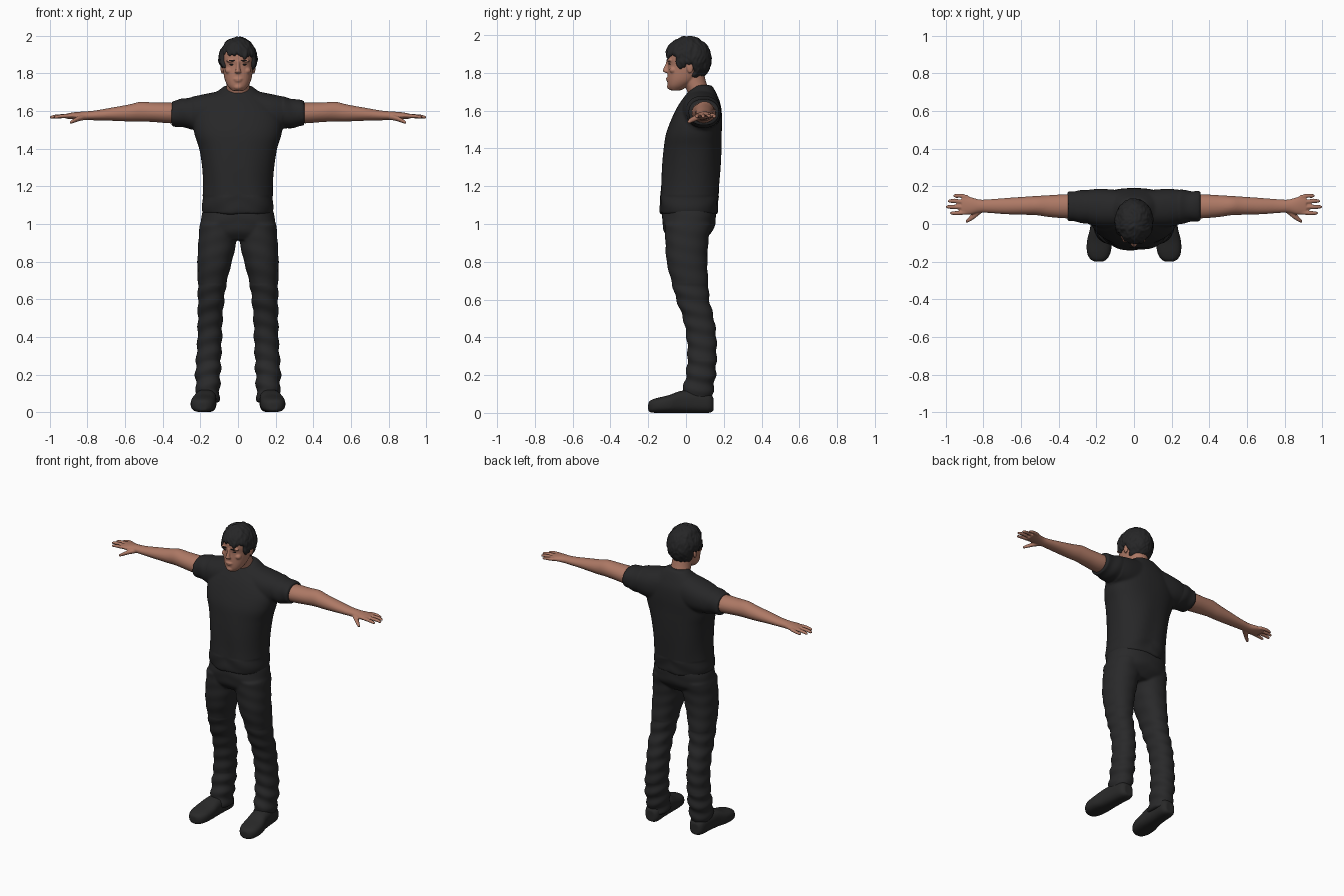
import bpy, bmesh, math, random
from mathutils import Vector, Matrix

random.seed(4)

def material(name, rgb):
    m = bpy.data.materials.new(name)
    m.diffuse_color = (*rgb, 1)
    return m

SKIN = material("skin", (0.42, 0.19, 0.13))
STUBBLE = material("stubble", (0.25, 0.115, 0.08))
LIPS = material("lips", (0.30, 0.10, 0.08))
SHIRT = material("shirt black", (0.020, 0.020, 0.021))
JEANS = material("trouser black", (0.022, 0.022, 0.023))
LEATHER = material("shoe black", (0.022, 0.022, 0.022))
SOLE = material("sole black", (0.010, 0.010, 0.010))
HAIR = material("hair black", (0.019, 0.019, 0.020))

def spline(a, b, c, d, t):
    return 0.5 * (2*b + (c - a)*t + (2*a - 5*b + 4*c - d)*t*t + (3*b - a - 3*c + d)*t**3)

def loft(bm, rings, axis="z", p=2.0, n=32, steps=4):
    """Closed tube through (cx, cy, cz, r1, r2) sections lying across the axis."""
    pts = []
    for i in range(len(rings) - 1):
        q = [rings[max(0, min(len(rings) - 1, i + k))] for k in (-1, 0, 1, 2)]
        pts += [[spline(*v, s / steps) for v in zip(*q)] for s in range(steps)]
    pts.append(rings[-1])
    loops = []
    for cx, cy, cz, r1, r2 in pts:
        loop = []
        for k in range(n):
            a = 2 * math.pi * k / n
            c, s = math.cos(a), math.sin(a)
            u = r1 * math.copysign(abs(c) ** (2 / p), c)
            v = r2 * math.copysign(abs(s) ** (2 / p), s)
            off = {"z": (u, v, 0), "x": (0, u, v), "y": (u, 0, v)}[axis]
            loop.append(bm.verts.new(Vector((cx, cy, cz)) + Vector(off)))
        loops.append(loop)
    for a, b in zip(loops, loops[1:]):
        for k in range(n):
            bm.faces.new((a[k], a[(k+1) % n], b[(k+1) % n], b[k]))
    bm.faces.new(loops[0])
    bm.faces.new(loops[-1])

def ball(bm, loc, radii, rot=None):
    m = Matrix.Translation(loc) @ (rot or Matrix()) @ Matrix.Diagonal((*radii, 1))
    bmesh.ops.create_uvsphere(bm, u_segments=16, v_segments=10, radius=1, matrix=m)

def finish(bm, name, mats, voxel, smooth=2, shape=None, paint=None):
    """Fuse the shells into one skin, relax it, add folds and colour its faces."""
    bmesh.ops.recalc_face_normals(bm, faces=bm.faces)
    me = bpy.data.meshes.new(name)
    bm.to_mesh(me)
    bm.free()
    ob = bpy.data.objects.new(name, me)
    bpy.context.collection.objects.link(ob)
    mod = ob.modifiers.new("fuse", "REMESH")
    mod.mode = "VOXEL"
    mod.voxel_size = voxel
    dg = bpy.context.evaluated_depsgraph_get()
    me = bpy.data.meshes.new_from_object(ob.evaluated_get(dg))
    ob.modifiers.clear()
    ob.data = me
    bm = bmesh.new()
    bm.from_mesh(me)
    for _ in range(smooth):
        bmesh.ops.smooth_vert(bm, verts=bm.verts, factor=0.5,
                              use_axis_x=True, use_axis_y=True, use_axis_z=True)
    bm.normal_update()
    if shape:
        for v, d in [(v, v.normal * shape(v.co)) for v in bm.verts]:
            v.co += d
    for f in bm.faces:
        f.smooth = True
        f.material_index = paint(f.calc_center_median(), f.normal) if paint else 0
    bm.to_mesh(me)
    bm.free()
    me.materials.clear()
    for m in mats:
        me.materials.append(m)
    return ob

# T-shirt: torso and two sleeves, with a scooped neckline
bm = bmesh.new()
loft(bm, [(0, .015, 1.055, .186, .150), (0, .015, 1.10, .190, .155), (0, .022, 1.20, .187, .155),
          (0, .028, 1.30, .192, .156), (0, .035, 1.40, .207, .153), (0, .042, 1.48, .232, .147),
          (0, .058, 1.56, .235, .133), (0, .072, 1.63, .195, .112), (0, .082, 1.685, .135, .082),
          (0, .088, 1.72, .090, .058), (0, .090, 1.735, .070, .045)], p=2.3, n=48)
for s in (1, -1):
    loft(bm, [(s*.08, .080, 1.60, .100, .110), (s*.18, .085, 1.592, .102, .098),
              (s*.26, .092, 1.590, .088, .083), (s*.32, .094, 1.588, .082, .072),
              (s*.352, .095, 1.588, .079, .066)], "x", 2.2)
def shirt_folds(c):
    low = max(0, min(1, (1.5 - c.z) / .4))
    return (.003 * low * math.sin(38 * c.x + 9 * c.z) + .002 * math.sin(60 * c.z + 30 * abs(c.x)) * (c.z < 1.15)
            + .0025 * math.sin(70 * c.x + 25 * c.z) * (abs(c.x) > .24))
finish(bm, "t_shirt", [SHIRT, SKIN], .007, 4, shirt_folds,
       lambda c, n: int(c.y < .085 and c.z > 1.6 and (c.x/.078)**2 + ((c.z - 1.715)/.078)**2 < 1))

# Trousers: hips and two legs with creases at knee and ankle
bm = bmesh.new()
loft(bm, [(0, .005, .915, .15, .09), (0, .012, .96, .200, .128), (0, .016, 1.02, .198, .142),
          (0, .018, 1.09, .180, .140)], p=2.3, n=48)
for s in (1, -1):
    loft(bm, [(s*x, y, z, a, b) for x, y, z, a, b in (
        (.105, .012, 1.0, .098, .125), (.108, .005, .92, .102, .115), (.124, .005, .80, .092, .108),
        (.136, .020, .70, .078, .098), (.143, .036, .60, .070, .088), (.148, .066, .50, .066, .082),
        (.150, .082, .40, .065, .079), (.155, .085, .30, .066, .077), (.160, .078, .20, .067, .079),
        (.160, .060, .10, .062, .082), (.160, .055, .055, .061, .082))], p=2.2)
def trouser_folds(c):
    k = .0045 if c.z < .28 else .003 if c.z < .68 else .0012
    return k * math.sin(75 * c.z + 14 * c.y + 20 * abs(c.x))
finish(bm, "trousers", [JEANS], .007, 4, trouser_folds)

for s, side in ((1, "left"), (-1, "right")):
    # Shoe with darker underside
    bm = bmesh.new()
    loft(bm, [(s*x, y, z, a, b) for x, y, z, a, b in (
        (.165, .145, .045, .030, .035), (.165, .120, .053, .050, .053), (.170, .040, .060, .055, .060),
        (.175, -.030, .058, .060, .058), (.183, -.090, .047, .067, .047), (.187, -.150, .040, .063, .040),
        (.188, -.185, .035, .046, .033), (.188, -.200, .031, .022, .022))], "y", 2.7)
    finish(bm, side + "_shoe", [LEATHER, SOLE], .006, 2, None,
           lambda c, n: int(n.z < -.5 and c.z < .03))

    # Arm, palm, fingers and thumb
    bm = bmesh.new()
    loft(bm, [(s*x, y, z, a, b) for x, y, z, a, b in (
        (.30, .095, 1.590, .060, .050), (.36, .094, 1.590, .064, .055), (.45, .095, 1.594, .058, .052),
        (.52, .098, 1.597, .051, .052), (.58, .097, 1.590, .048, .045), (.68, .095, 1.583, .043, .034),
        (.76, .095, 1.577, .037, .026), (.82, .095, 1.575, .035, .023), (.87, .097, 1.575, .047, .019),
        (.915, .100, 1.573, .051, .013))], "x")
    for y0, y1, tip in ((.140, .150, .960), (.114, .122, .990), (.088, .091, 1.0), (.063, .058, .978)):
        loft(bm, [(s*.88, y0, 1.575, .012, .011), (s*(tip - .04), y1, 1.573, .0115, .010),
                  (s*(tip - .008), y1, 1.568, .009, .008), (s*tip, y1, 1.567, .004, .004)], "x", n=12)
    loft(bm, [(s*.80, .085, 1.570, .018, .015), (s*.845, .050, 1.560, .020, .014),
              (s*.88, .022, 1.545, .013, .011), (s*.895, .014, 1.538, .006, .006)], "x", n=12)
    finish(bm, side + "_arm", [SKIN], .0045, 2)

# Head with neck, nose, brow ridge, lips, ears
bm = bmesh.new()
loft(bm, [(0, -.055, 1.708, .030, .030), (0, -.042, 1.730, .052, .053), (0, -.022, 1.76, .068, .076),
          (0, -.006, 1.80, .077, .091), (0, .000, 1.84, .081, .095), (0, .005, 1.88, .085, .104),
          (0, .010, 1.93, .079, .098), (0, .010, 1.97, .050, .065)], p=2.2)
loft(bm, [(0, .075, 1.64, .080, .060), (0, .065, 1.70, .066, .058), (0, .045, 1.75, .061, .062),
          (0, .035, 1.80, .060, .060)])
loft(bm, [(0, -.098, 1.800, .010, .010), (0, -.106, 1.808, .017, .016), (0, -.104, 1.822, .012, .016),
          (0, -.098, 1.845, .009, .011), (0, -.094, 1.868, .010, .009)], n=16)
ball(bm, (0, -.098, 1.770), (.024, .009, .005))
ball(bm, (0, -.096, 1.761), (.021, .009, .006))
ball(bm, (0, -.085, 1.728), (.024, .016, .016))
for s in (1, -1):
    ball(bm, (s*.034, -.086, 1.866), (.030, .014, .008))
    ball(bm, (s*.047, -.068, 1.815), (.022, .020, .018))
    ball(bm, (s*.084, .022, 1.828), (.009, .018, .030))
def face_paint(c, n):
    if abs(c.x) < .023 and c.y < -.096 and 1.756 < c.z < 1.774:
        return 2
    moustache = abs(c.x) < .035 and 1.774 <= c.z < 1.788
    return int(c.y < -.005 and c.z > 1.70 and (c.z < 1.755 + .35 * max(0, abs(c.x) - .035) or moustache))
finish(bm, "head", [SKIN, STUBBLE, LIPS], .0045, 1, None, face_paint)

# Eyebrows and eyes
for s, side in ((1, "left"), (-1, "right")):
    for part, z, y, r in (("eyebrow", 1.868, -.0965, (.021, .005, .004)), ("eye", 1.847, -.088, (.013, .005, .004))):
        bm = bmesh.new()
        ball(bm, (s*.034, y, z), r, Matrix.Rotation(s * .3, 4, "Z"))
        finish(bm, side + "_" + part, [HAIR], .002, 0)

# Hair: a cap of overlapping locks along the hairline and crown
bm = bmesh.new()
centre, radii = Vector((0, .010, 1.872)), (.089, .112, .110)
count = 420
for i in range(count):
    h = 1 - 2 * (i + .5) / count
    a = i * 2.39996
    w = math.sqrt(1 - h * h)
    d = Vector((w * math.cos(a), w * math.sin(a), h))
    pos = centre + Vector([r * e for r, e in zip(radii, d)])
    if pos.y < -.045:
        line = 1.905 - .12 * pos.x
    elif pos.y < .005:
        line = 1.845
    elif pos.y < .045:
        line = 1.855
    else:
        line = 1.785
    if pos.z < line:
        continue
    rot = d.to_track_quat("Z", "Y").to_matrix().to_4x4() @ Matrix.Rotation(random.uniform(-.7, .7), 4, "Z")
    k = random.uniform(.8, 1.25)
    ball(bm, pos, (.011 * k, .025 * k, .014 * k), rot)
ball(bm, (0, .022, 1.885), (.088, .106, .098))
finish(bm, "hair", [HAIR], .005, 1)
